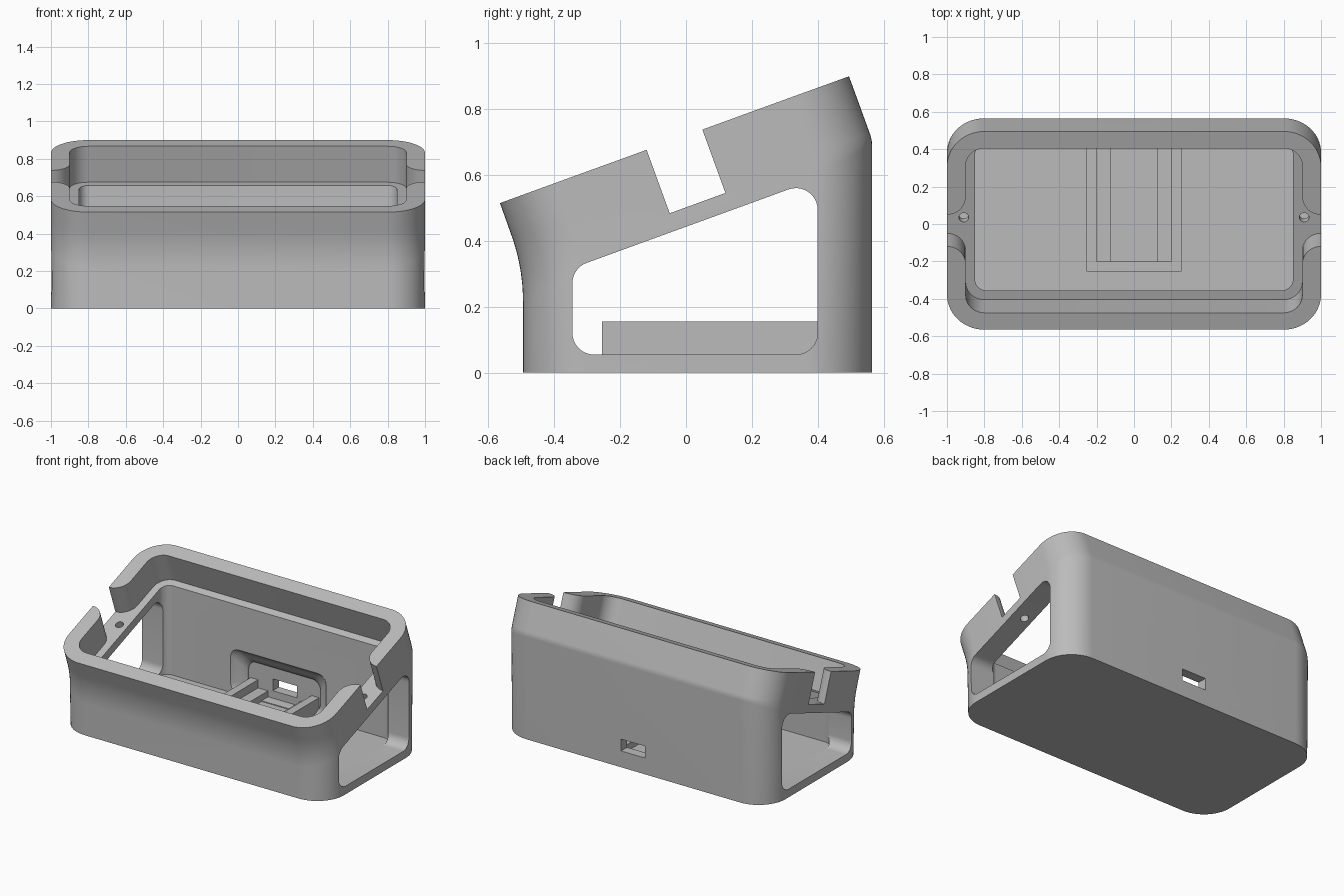
import bpy, bmesh, math
from mathutils import Matrix, Vector

cube = bpy.data.objects.get("Cube")
if cube:
    bpy.data.objects.remove(cube)

TILT = math.radians(20)
SIN, COS = math.sin(TILT), math.cos(TILT)
# Frame of the slanted rim, and a frame for side profiles (y, z swept along x)
RIM = Matrix.Translation((0, -0.035, 0.7075)) @ Matrix.Rotation(TILT, 4, 'X')
SIDE = Matrix(((0, 0, 1, 0), (1, 0, 0, 0), (0, 1, 0, 0), (0, 0, 0, 1)))

grey = bpy.data.materials.new("plain grey")
grey.use_nodes = True
GREY = (0.5, 0.5, 0.5, 1)
grey.diffuse_color = GREY
grey.node_tree.nodes["Principled BSDF"].inputs["Base Color"].default_value = GREY


def rounded(points, r, steps=10):
    """Polygon with every convex corner replaced by an arc."""
    out = []
    pts = [Vector(p) for p in points]
    for i, p in enumerate(pts):
        a = (pts[i - 1] - p).normalized()
        b = (pts[(i + 1) % len(pts)] - p).normalized()
        half = a.angle(b) / 2
        centre = p + (a + b).normalized() * (r / math.sin(half))
        start = p + a * (r / math.tan(half)) - centre
        sweep = math.pi - 2 * half
        for k in range(steps + 1):
            out.append(centre + Matrix.Rotation(sweep * k / steps, 2) @ start)
    return out


def rect(x0, x1, y0, y1):
    return [(x0, y0), (x1, y0), (x1, y1), (x0, y1)]


def loft(name, rings):
    """Closed solid through a list of equal-length rings."""
    bm = bmesh.new()
    loops = [[bm.verts.new(p) for p in ring] for ring in rings]
    for low, high in zip(loops, loops[1:]):
        for i in range(len(low)):
            j = (i + 1) % len(low)
            bm.faces.new((low[i], low[j], high[j], high[i]))
    bm.faces.new(loops[0][::-1])
    bm.faces.new(loops[-1])
    bmesh.ops.recalc_face_normals(bm, faces=bm.faces)
    mesh = bpy.data.meshes.new(name)
    bm.to_mesh(mesh)
    bm.free()
    mesh.materials.append(grey)
    obj = bpy.data.objects.new(name, mesh)
    bpy.context.collection.objects.link(obj)
    return obj


def prism(name, outline, low, high, frame=Matrix()):
    return loft(name, [[frame @ Vector((p[0], p[1], h)) for p in outline]
                       for h in (low, high)])


def combine(target, tool, operation='DIFFERENCE'):
    """Boolean the tool into the target, then discard the tool."""
    tool.hide_render = True
    mod = target.modifiers.new("cut", 'BOOLEAN')
    mod.operation, mod.solver, mod.object = operation, 'EXACT', tool
    bpy.context.view_layer.update()
    graph = bpy.context.evaluated_depsgraph_get()
    mesh = bpy.data.meshes.new_from_object(target.evaluated_get(graph))
    target.modifiers.clear()
    target.data = mesh
    bpy.data.objects.remove(tool)


def body_ring(front, back):
    """Rounded rectangle spanning from a front to a back (y, z) point."""
    f, b = Vector((0, *front)), Vector((0, *back))
    mid, along = (f + b) / 2, (b - f).normalized()
    half = (b - f).length / 2
    outline = rounded(rect(-1, 1, -half, half), 0.2, 14)
    return [mid + along * p.y + Vector((p.x, 0, 0)) for p in outline]


# Outer body: upright below, bending into the slanted rim
rings = [body_ring((-0.495, 0), (0.565, 0))]
for i in range(13):
    a = TILT * i / 12
    bend = Vector((math.cos(a) - 1, math.sin(a)))
    rings.append(body_ring(Vector((-0.495, 0.215)) + bend * 0.6,
                           Vector((0.565, 0.69)) + bend * 0.1))
rings.append(body_ring((-0.565, 0.515), (0.495, 0.90)))
housing = loft("housing", rings)

# Recess under the rim, then the main cavity
DEPTH = -0.205
combine(housing, prism("recess_cutter", rounded(rect(-0.9, 0.9, -0.468, 0.468), 0.1),
                       DEPTH, 0.2, RIM))
combine(housing, prism("cavity_cutter", rounded(rect(-0.85, 0.85, -0.355, 0.43), 0.06),
                       0.055, 0.72))

# Side windows with a slanted top
slope = math.tan(TILT)
window = [(-0.345, 0.055), (0.4, 0.055), (0.4, 0.425 + slope * 0.45),
          (-0.345, 0.425 - slope * 0.295)]
combine(housing, prism("window_cutter", rounded(window, 0.066), -1.2, 1.2, SIDE))

# Rim notches with rounded inner corners, and the screw holes below them
quarter = [math.radians(d) for d in range(0, 91, 9)]
for side in (-1, 1):
    edge = [(1 - 0.1 * math.cos(a), 0.19 - 0.1 * math.sin(a)) for a in quarter]
    half = [(0.85, 0.19)] + edge + [(1.2, 0.09)]
    notch = half + [(x, -y) for x, y in reversed(half)]
    combine(housing, prism("notch_cutter", [(side * x, y) for x, y in notch],
                           DEPTH, 0.2, RIM))
    hole = [(side * 0.91 + 0.026 * math.cos(k * math.tau / 24),
             0.026 * math.sin(k * math.tau / 24)) for k in range(24)]
    combine(housing, prism("screw_hole_cutter", hole, -0.32, -0.15, RIM))

# Soft pocket in the back wall with the cable port through it
pocket = []
for i in range(9):
    t = i / 8
    inset = 0.09 * (1 - math.cos(t * math.pi)) / 2
    outline = rounded(rect(-0.36 + inset, 0.36 - inset, 0.06, 0.36 - inset), 0.06, 6)
    pocket.append([(p.x, 0.42 + 0.08 * t, p.y) for p in outline])
combine(housing, loft("pocket_cutter", pocket))
combine(housing, prism("port_cutter", rect(0.35, 0.7, 0.11, 0.19), -0.09, 0.09, SIDE))

# Circuit board tray: U-shaped wall with two low support ledges
wall = [(-0.255, 0.51), (-0.255, -0.255), (0.255, -0.255), (0.255, 0.51),
        (0.2, 0.51), (0.2, -0.2), (-0.2, -0.2), (-0.2, 0.51)]
prism("tray_wall", wall, 0.04, 0.155)
for name, side in (("left", 1), ("right", -1)):
    x0, x1 = sorted((side * 0.125, side * 0.2))
    prism(name + "_tray_ledge", rect(x0, x1, -0.2, 0.51), 0.04, 0.1)

# Smooth the curved walls while keeping the edges crisp
bpy.ops.object.select_all(action='DESELECT')
housing.select_set(True)
bpy.context.view_layer.objects.active = housing
bpy.ops.object.shade_smooth_by_angle(angle=math.radians(25))
